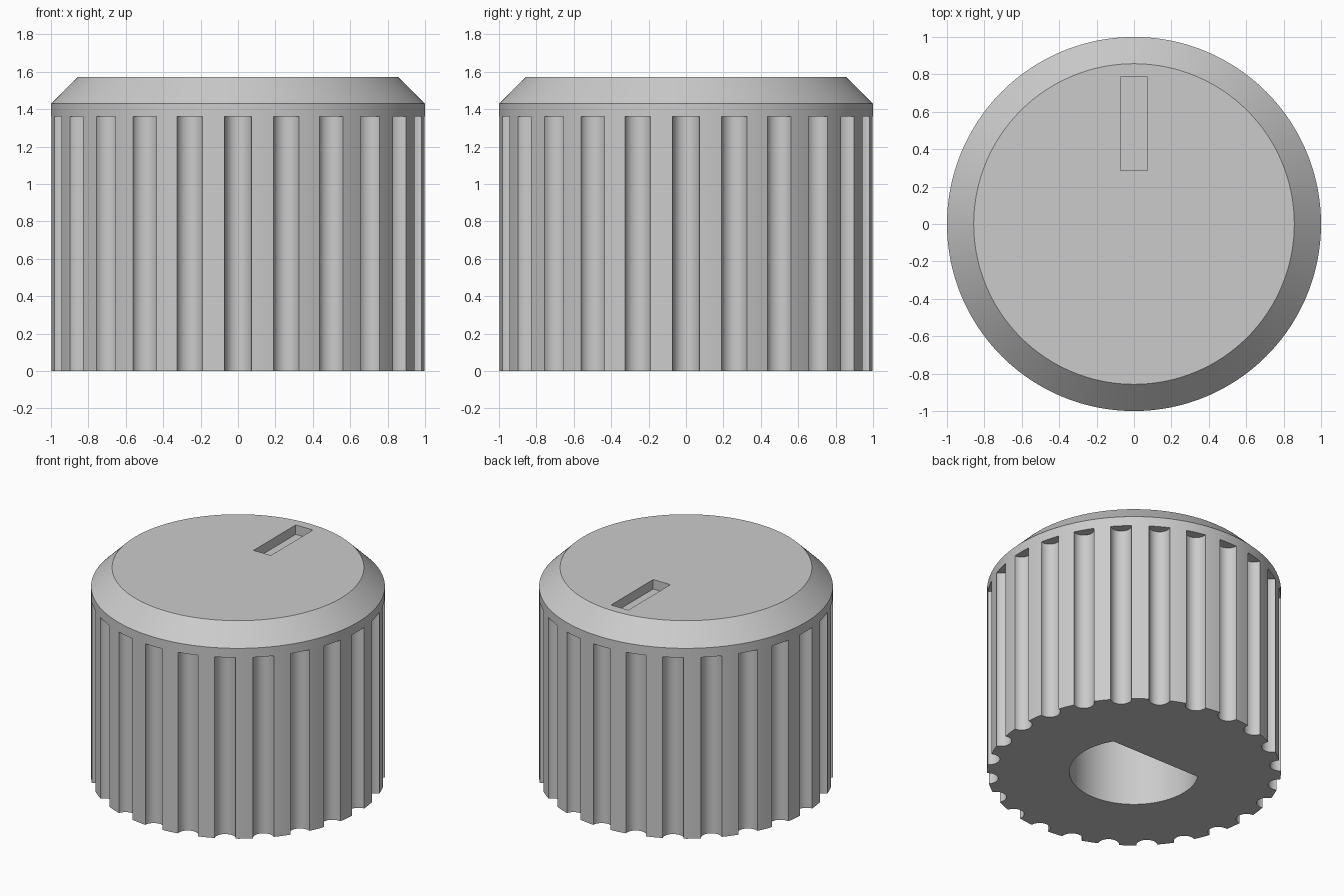
import bpy, bmesh, math

if "Cube" in bpy.data.objects:
    bpy.data.objects.remove(bpy.data.objects["Cube"])

GROOVES = 24
GROOVE_R = 0.072
GROOVE_TOP = 1.36


def circle(r, n, cx=0.0, cy=0.0):
    return [(cx + r * math.cos(math.tau * i / n), cy + r * math.sin(math.tau * i / n))
            for i in range(n)]


def loft(bm, rings):
    """Closed solid through a stack of (outline, z) rings."""
    loops = [[bm.verts.new((x, y, z)) for x, y in pts] for pts, z in rings]
    n = len(loops[0])
    bm.faces.new(loops[0][::-1])
    bm.faces.new(loops[-1])
    for a, b in zip(loops, loops[1:]):
        for i in range(n):
            j = (i + 1) % n
            bm.faces.new((a[i], a[j], b[j], b[i]))


def make_object(name, bm):
    mesh = bpy.data.meshes.new(name)
    bm.to_mesh(mesh)
    bm.free()
    ob = bpy.data.objects.new(name, mesh)
    bpy.context.collection.objects.link(ob)
    return ob


# Knob body: straight wall with a chamfered top
bm = bmesh.new()
loft(bm, [(circle(1.0, 192), 0.0), (circle(1.0, 192), 1.43), (circle(0.857, 192), 1.571)])
knob = make_object("knob_body", bm)

bm = bmesh.new()
# Grip grooves around the wall
for k in range(GROOVES):
    a = math.tau * k / GROOVES
    outline = circle(GROOVE_R, 32, math.cos(a), math.sin(a))
    loft(bm, [(outline, -0.1), (outline, GROOVE_TOP)])
# D-shaped shaft bore, flat towards the back
bore_r, flat_y = 0.44, 0.23
phi = math.asin(flat_y / bore_r)
start, end = math.pi - phi, math.tau + phi
bore = [(bore_r * math.cos(start + (end - start) * i / 64),
         bore_r * math.sin(start + (end - start) * i / 64)) for i in range(65)]
loft(bm, [(bore, -0.1), (bore, 1.1)])
# Pointer slot in the top
slot = [(-0.0715, 0.287), (0.0715, 0.287), (0.0715, 0.787), (-0.0715, 0.787)]
loft(bm, [(slot, 1.5), (slot, 1.7)])
cutter = make_object("knob_cutter", bm)

# Cut the body
mod = knob.modifiers.new("cuts", 'BOOLEAN')
mod.operation = 'DIFFERENCE'
mod.solver = 'EXACT'
mod.object = cutter
bpy.context.view_layer.objects.active = knob
knob.select_set(True)
bpy.ops.object.modifier_apply(modifier=mod.name)
bpy.data.objects.remove(cutter, do_unlink=True)

# Colour and shading
grey = bpy.data.materials.new("light_grey")
grey.diffuse_color = (0.6, 0.6, 0.6, 1.0)
grey.use_nodes = True
grey.node_tree.nodes["Principled BSDF"].inputs["Base Color"].default_value = grey.diffuse_color
knob.data.materials.clear()
knob.data.materials.append(grey)
bpy.ops.object.shade_smooth_by_angle(angle=math.radians(30))
